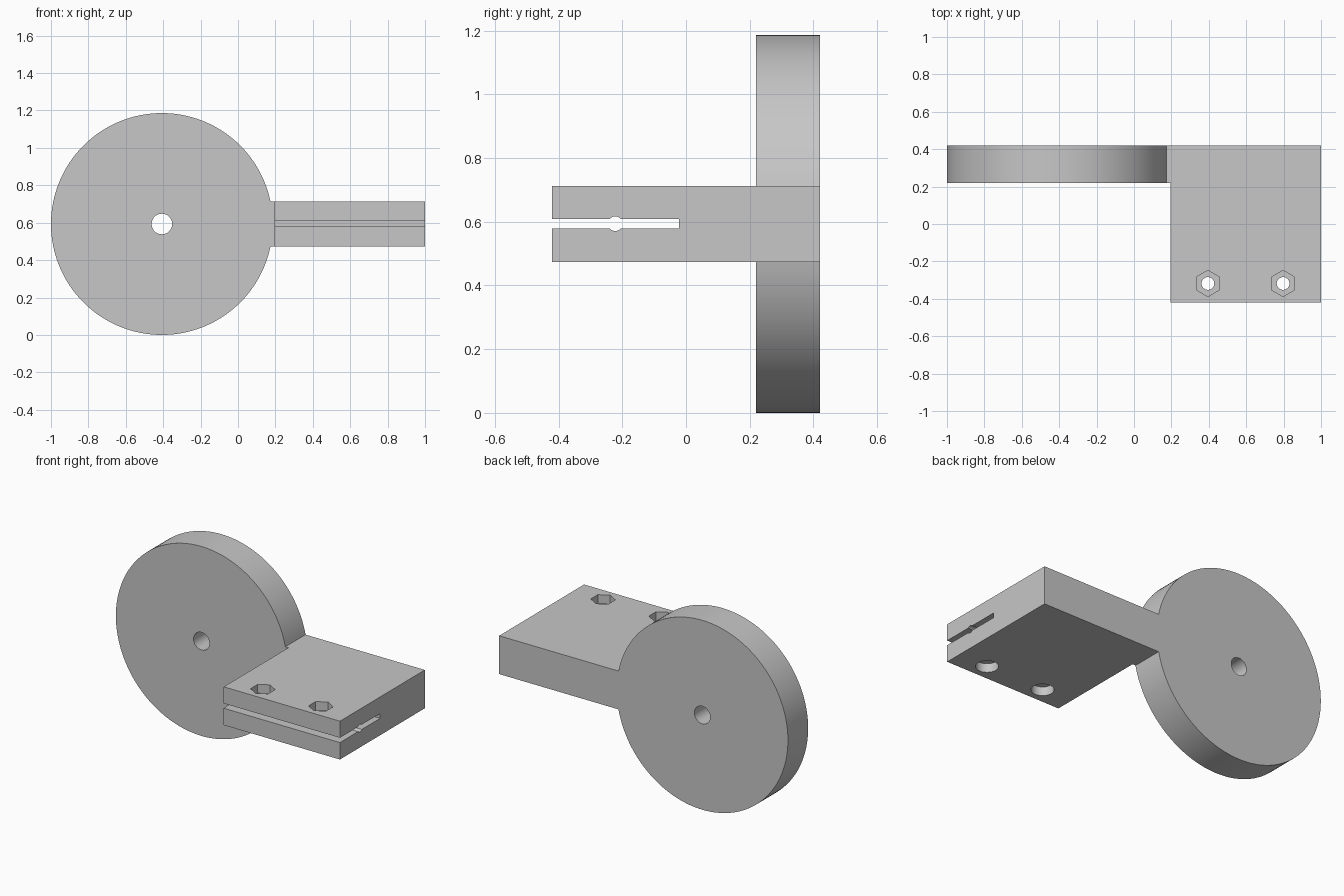
import bpy
from math import radians

cube = bpy.data.objects.get("Cube")
if cube:
    bpy.data.objects.remove(cube, do_unlink=True)

grey = bpy.data.materials.new("plain grey")
grey.use_nodes = True
grey.diffuse_color = (0.57, 0.57, 0.57, 1)
grey.node_tree.nodes["Principled BSDF"].inputs["Base Color"].default_value = grey.diffuse_color


def box(name, x, y, z):
    """Box from (min, max) ranges on each axis."""
    centre = [(a + b) / 2 for a, b in (x, y, z)]
    bpy.ops.mesh.primitive_cube_add(size=1, location=centre)
    ob = bpy.context.object
    ob.name = name
    ob.scale = [b - a for a, b in (x, y, z)]
    bpy.ops.object.transform_apply(location=True, rotation=True, scale=True)
    ob.data.materials.append(grey)
    return ob


def rod(name, radius, length, centre, axis="Z", sides=48):
    """Cylinder along one axis."""
    turn = {"X": (0, radians(90), 0), "Y": (radians(90), 0, 0), "Z": (0, 0, 0)}[axis]
    bpy.ops.mesh.primitive_cylinder_add(vertices=sides, radius=radius, depth=length,
                                        location=centre, rotation=turn)
    ob = bpy.context.object
    ob.name = name
    bpy.ops.object.transform_apply(location=True, rotation=True, scale=True)
    ob.data.materials.append(grey)
    return ob


def combine(body, tool, operation):
    """Apply a boolean and remove its tool."""
    mod = body.modifiers.new(operation, "BOOLEAN")
    mod.operation = operation
    mod.solver = "EXACT"
    mod.object = tool
    bpy.context.view_layer.objects.active = body
    bpy.ops.object.modifier_apply(modifier=mod.name)
    bpy.data.objects.remove(tool, do_unlink=True)


R = 0.593            # disc radius, also its centre height
DISC_X = R - 1
BACK, FRONT = 0.42, -0.42
LOW, HIGH = R - 0.12, R + 0.12
MID_Y = 0.32

# Clamp plate, with the arm that reaches into the disc
bracket = box("disc_bracket", (0.195, 1), (FRONT, BACK), (LOW, HIGH))
combine(bracket, box("arm", (0, 0.4), (0.22, BACK), (LOW, HIGH)), "UNION")

# Round disc with its axle hole
combine(bracket, rod("disc", R, 0.2, (DISC_X, MID_Y, R), "Y", 128), "UNION")
combine(bracket, rod("axle_hole", 0.055, 1, (DISC_X, MID_Y, R), "Y"), "DIFFERENCE")

# Clamping slit with a round channel along it
combine(bracket, box("slit", (0.1, 1.1), (-0.6, -0.022), (R - 0.014, R + 0.016)), "DIFFERENCE")
combine(bracket, rod("channel", 0.023, 1, (0.6, -0.222, R + 0.001), "X", 32), "DIFFERENCE")

# Bolt holes: hexagonal nut pocket above, round head recess below
DEPTH = 0.055
for x in (0.395, 0.797):
    y = -0.318
    combine(bracket, rod("bolt_hole", 0.034, 1, (x, y, R)), "DIFFERENCE")
    combine(bracket, rod("nut_pocket", 0.07, 2 * DEPTH, (x, y, HIGH), "Z", 6), "DIFFERENCE")
    combine(bracket, rod("head_recess", 0.064, 2 * DEPTH, (x, y, LOW)), "DIFFERENCE")

# Smooth round walls, sharp corners
bpy.ops.object.select_all(action="DESELECT")
bracket.select_set(True)
bpy.context.view_layer.objects.active = bracket
bpy.ops.object.shade_smooth_by_angle(angle=radians(30))
